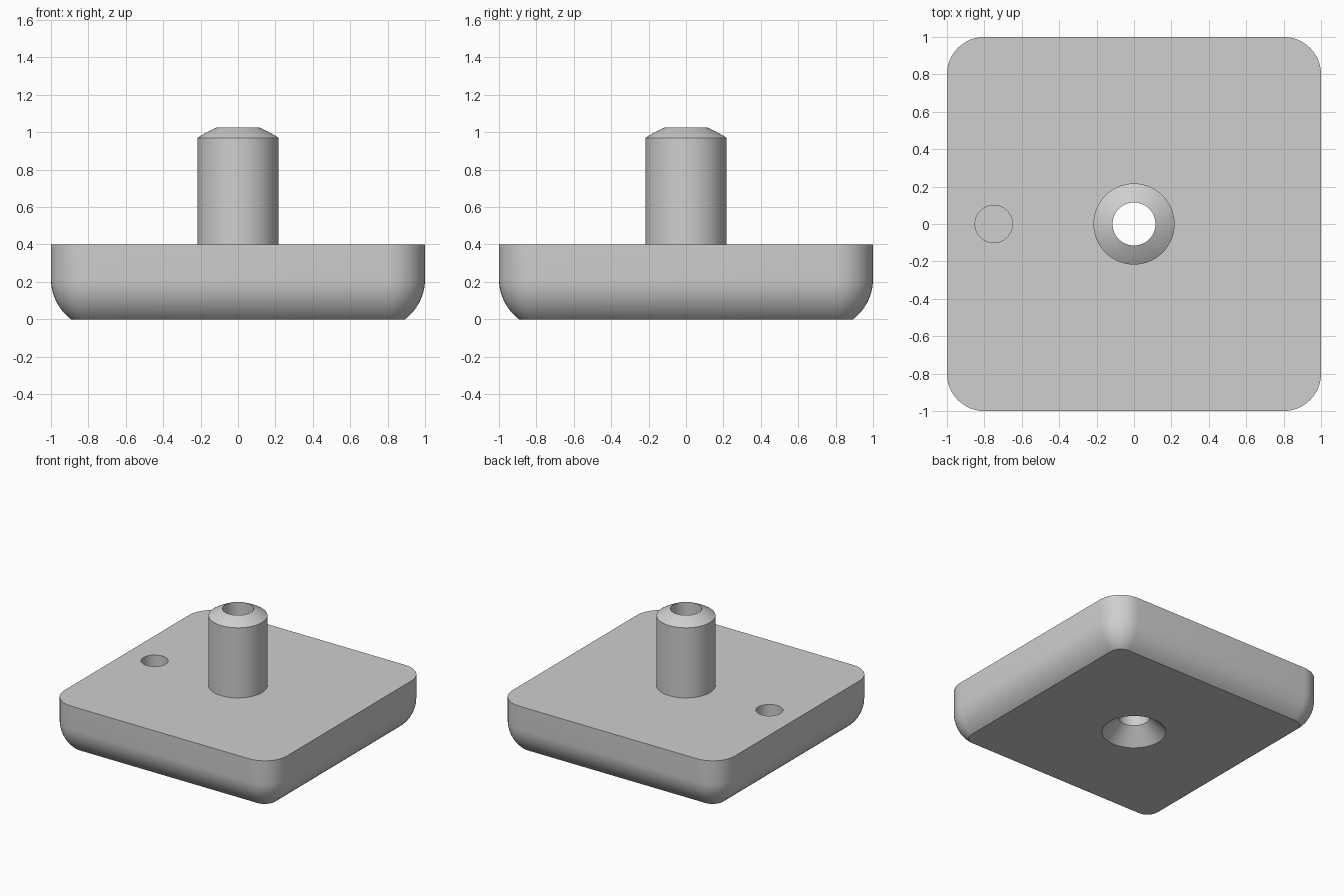
import bpy, bmesh
from math import sin, cos, pi, acos

if "Cube" in bpy.data.objects:
    bpy.data.objects.remove(bpy.data.objects["Cube"], do_unlink=True)

grey = bpy.data.materials.new("light grey")
grey.use_nodes = True
colour = (0.62, 0.62, 0.62, 1)
grey.diffuse_color = colour
grey.node_tree.nodes["Principled BSDF"].inputs["Base Color"].default_value = colour

HALF, TOP, CORNER = 1.0, 0.4, 0.2   # base half width, height, corner radius
BORE = 0.115                        # radius of the through hole


def loft(name, rings, caps=False, closed=False):
    """Skin a stack of equal-length vertex rings into an object."""
    bm = bmesh.new()
    loops = [[bm.verts.new(p) for p in ring] for ring in rings]
    pairs = list(zip(loops, loops[1:]))
    if closed:
        pairs.append((loops[-1], loops[0]))
    n = len(loops[0])
    for a, b in pairs:
        for i in range(n):
            j = (i + 1) % n
            bm.faces.new((a[i], a[j], b[j], b[i]))
    if caps:
        bm.faces.new(loops[0][::-1])
        bm.faces.new(loops[-1])
    bmesh.ops.recalc_face_normals(bm, faces=bm.faces)
    mesh = bpy.data.meshes.new(name)
    bm.to_mesh(mesh)
    bm.free()
    mesh.materials.append(grey)
    obj = bpy.data.objects.new(name, mesh)
    bpy.context.collection.objects.link(obj)
    return obj


def circle(r, z, x=0, n=64):
    return [(x + r * cos(2 * pi * i / n), r * sin(2 * pi * i / n), z) for i in range(n)]


def rounded_square(inset, z, steps=12):
    """Square ring pulled inward, its corner radius shrinking to match."""
    c, r = HALF - CORNER, CORNER - inset
    ring = []
    for k, (sx, sy) in enumerate(((1, 1), (-1, 1), (-1, -1), (1, -1))):
        for i in range(steps + 1):
            a = pi / 2 * (k + i / steps)
            ring.append((sx * c + r * cos(a), sy * c + r * sin(a), z))
    return ring


def smooth(obj):
    bpy.ops.object.select_all(action='DESELECT')
    obj.select_set(True)
    bpy.context.view_layer.objects.active = obj
    bpy.ops.object.shade_smooth_by_angle(angle=pi / 7)


def drill(obj, cutter):
    cutter.hide_render = True
    mod = obj.modifiers.new("drill", 'BOOLEAN')
    mod.operation, mod.solver, mod.object = 'DIFFERENCE', 'EXACT', cutter
    bpy.context.view_layer.objects.active = obj
    bpy.ops.object.modifier_apply(modifier=mod.name)
    bpy.data.objects.remove(cutter, do_unlink=True)


# Base block with an underside edge rounded by a partial arc
arc, inset, steps = 0.27, 0.107, 10
end = acos(1 - inset / arc)
rings = []
for i in range(steps + 1):
    a = end * (1 - i / steps)
    rings.append(rounded_square(arc * (1 - cos(a)), arc * (sin(end) - sin(a))))
rings.append(rounded_square(0, TOP))
base = loft("base_block", rings, caps=True)

# Countersunk through hole and blind locating hole
drill(base, loft("bore_cutter", [circle(0.285, -0.05), circle(BORE, 0.12),
                                 circle(BORE, 0.6)], caps=True))
drill(base, loft("blind_hole_cutter", [circle(0.1, 0.15, -0.75),
                                       circle(0.1, 0.6, -0.75)], caps=True))
smooth(base)

# Hollow post with a domed rim
profile = [(BORE, TOP), (0.217, TOP), (0.217, 0.97), (0.195, 0.984),
           (0.17, 0.998), (0.143, 1.012), (BORE, 1.025)]
post = loft("hollow_post", [circle(r, z) for r, z in profile], closed=True)
smooth(post)
